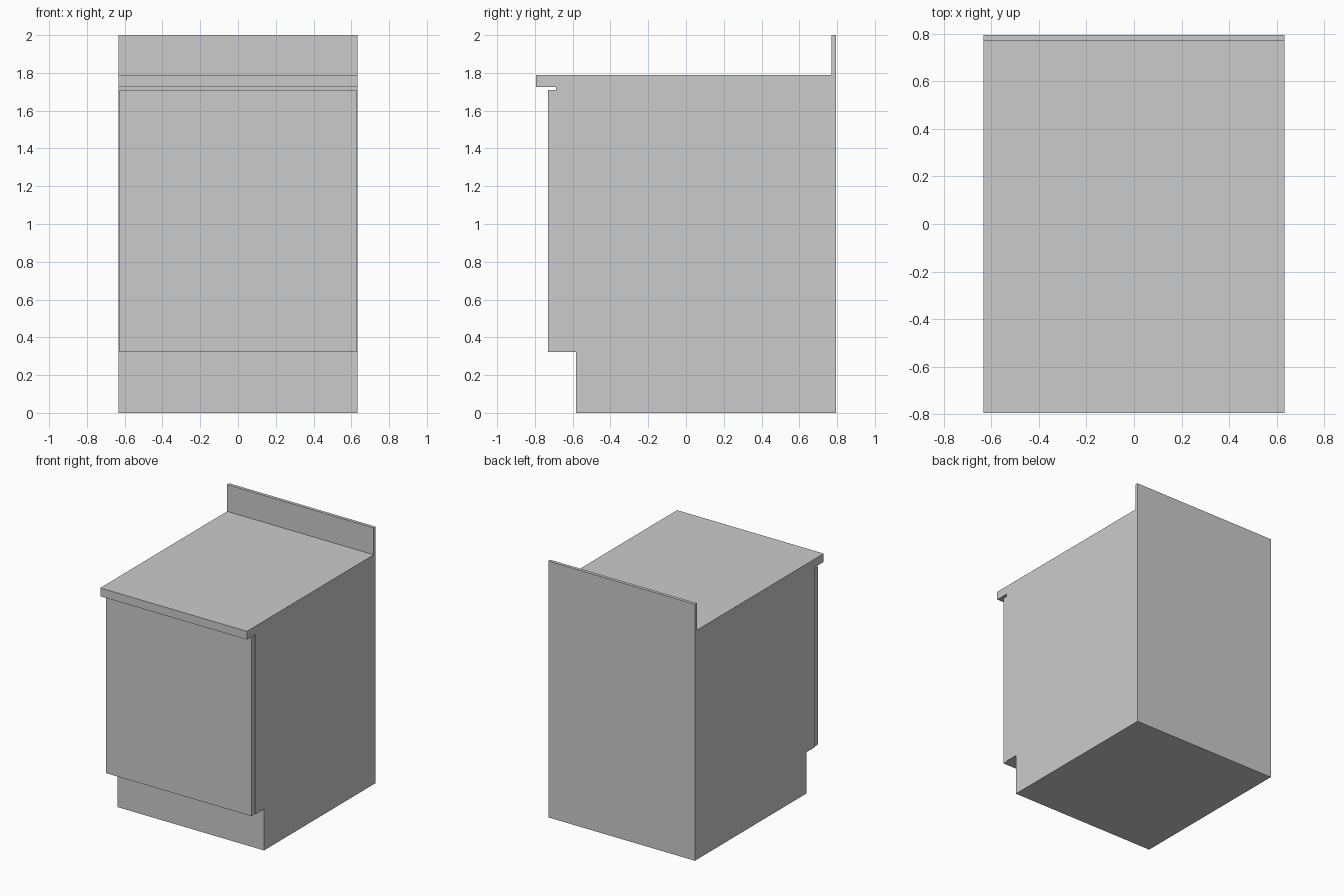
import bpy
import bmesh

if "Cube" in bpy.data.objects:
    bpy.data.objects.remove(bpy.data.objects["Cube"])


def extrude_profile(name, profile, half_width):
    """Sweep a (y, z) outline along x, symmetric about x = 0."""
    bm = bmesh.new()
    face = bm.faces.new([bm.verts.new((-half_width, y, z)) for y, z in profile])
    swept = bmesh.ops.extrude_face_region(bm, geom=[face])["geom"]
    moved = [v for v in swept if isinstance(v, bmesh.types.BMVert)]
    bmesh.ops.translate(bm, verts=moved, vec=(2 * half_width, 0, 0))
    bmesh.ops.recalc_face_normals(bm, faces=bm.faces)
    mesh = bpy.data.meshes.new(name)
    bm.to_mesh(mesh)
    bm.free()
    obj = bpy.data.objects.new(name, mesh)
    bpy.context.collection.objects.link(obj)
    return obj


HALF_W = 0.633
BACK = 0.794
CARCASS_FRONT = -0.688
COUNTER_BOTTOM, COUNTER_TOP = 1.725, 1.79
KICK_TOP = 0.322

# Cabinet body with recessed toe kick
extrude_profile("carcass", [
    (BACK, 0), (BACK, COUNTER_BOTTOM), (CARCASS_FRONT, COUNTER_BOTTOM),
    (CARCASS_FRONT, KICK_TOP), (-0.583, KICK_TOP), (-0.583, 0)], HALF_W)

# Worktop with upstand along the back
extrude_profile("worktop_with_backsplash", [
    (-BACK, COUNTER_BOTTOM), (BACK, COUNTER_BOTTOM), (BACK, 2.0),
    (0.769, 2.0), (0.769, COUNTER_TOP), (-BACK, COUNTER_TOP)], HALF_W)

# Door panel, slightly narrower than the body
extrude_profile("door", [
    (-0.73, KICK_TOP), (CARCASS_FRONT, KICK_TOP),
    (CARCASS_FRONT, 1.71), (-0.73, 1.71)], 0.627)
